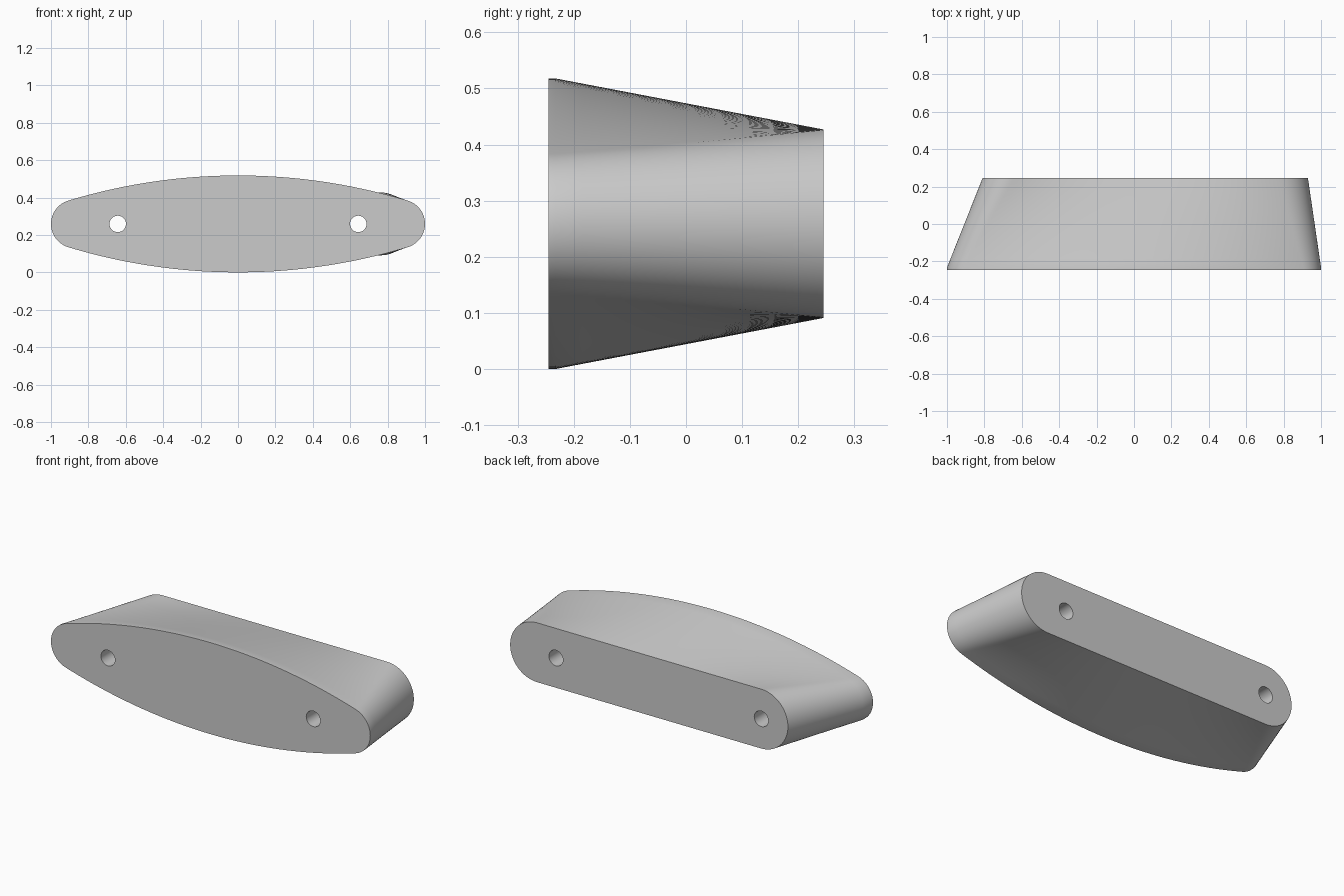
import bpy, bmesh, math

if "Cube" in bpy.data.objects:
    bpy.data.objects.remove(bpy.data.objects["Cube"])

MID = 0.259            # height of the long axis
FRONT, BACK = -0.245, 0.245
LIP = 0.012            # short straight band behind the front face
ARC_STEPS, END_STEPS, DEPTH_STEPS = 48, 28, 10

grey = bpy.data.materials.new("light grey")
grey.use_nodes = True
colour = (0.6, 0.6, 0.6, 1)
grey.diffuse_color = colour
grey.node_tree.nodes["Principled BSDF"].inputs["Base Color"].default_value = colour


def outline(left, right, radius, bulge):
    """Closed outline with round ends; the long sides bow out to height bulge."""
    cx, half = (left + right) / 2, (right - left) / 2 - radius
    if bulge > radius:
        big = (half**2 + bulge**2 - radius**2) / (2 * (bulge - radius))
        tilt = math.asin(half / (big - radius))
    else:
        big, tilt = 0, 0
    sweep = math.pi / 2 - tilt
    pts = []
    for side in (1, -1):
        # round end, then the long side that follows it
        for i in range(END_STEPS):
            a = sweep * (2 * i / END_STEPS - 1)
            pts.append((cx + side * (half + radius * math.cos(a)),
                        side * radius * math.sin(a)))
        for i in range(ARC_STEPS):
            t = 1 - 2 * i / ARC_STEPS
            if big:
                x, z = big * math.sin(t * tilt), bulge - big + big * math.cos(t * tilt)
            else:
                x, z = half * t, radius
            pts.append((cx + side * x, side * z))
    return pts


# Tapered body: bowed front outline lofted to a slimmer, offset back outline
front = outline(-1, 1, 0.13, 0.259)
back = outline(-0.81, 0.93, 0.168, 0.168)
bm = bmesh.new()
stations = [(FRONT, 0)]
for i in range(DEPTH_STEPS + 1):
    t = i / DEPTH_STEPS
    stations.append((FRONT + LIP + t * (BACK - FRONT - LIP), t))
rings = []
for y, t in stations:
    rings.append([bm.verts.new((a[0] + t * (b[0] - a[0]), y, MID + a[1] + t * (b[1] - a[1])))
                  for a, b in zip(front, back)])
n = len(front)
for r0, r1 in zip(rings, rings[1:]):
    for i in range(n):
        j = (i + 1) % n
        bm.faces.new((r0[i], r0[j], r1[j], r1[i]))
bm.faces.new(rings[0])
bm.faces.new(rings[-1])
bmesh.ops.recalc_face_normals(bm, faces=bm.faces)
mesh = bpy.data.meshes.new("pad_body")
bm.to_mesh(mesh)
bm.free()
body = bpy.data.objects.new("pad_body", mesh)
bpy.context.collection.objects.link(body)
mesh.materials.append(grey)

# Two straight screw holes through the body
for name, x in (("left_hole_cutter", 0.643), ("right_hole_cutter", -0.643)):
    bpy.ops.mesh.primitive_cylinder_add(vertices=40, radius=0.044, depth=1,
                                        location=(x, 0, MID), rotation=(math.pi / 2, 0, 0))
    cutter = bpy.context.object
    cutter.name = name
    cutter.hide_render = True
    cutter.data.materials.append(grey)
    cut = body.modifiers.new(name, "BOOLEAN")
    cut.operation, cut.solver, cut.object = "DIFFERENCE", "EXACT", cutter
    bpy.ops.object.select_all(action="DESELECT")
    body.select_set(True)
    bpy.context.view_layer.objects.active = body
    bpy.ops.object.modifier_apply(modifier=cut.name)
    bpy.data.objects.remove(cutter)

bpy.ops.object.shade_smooth_by_angle(angle=math.radians(30))
